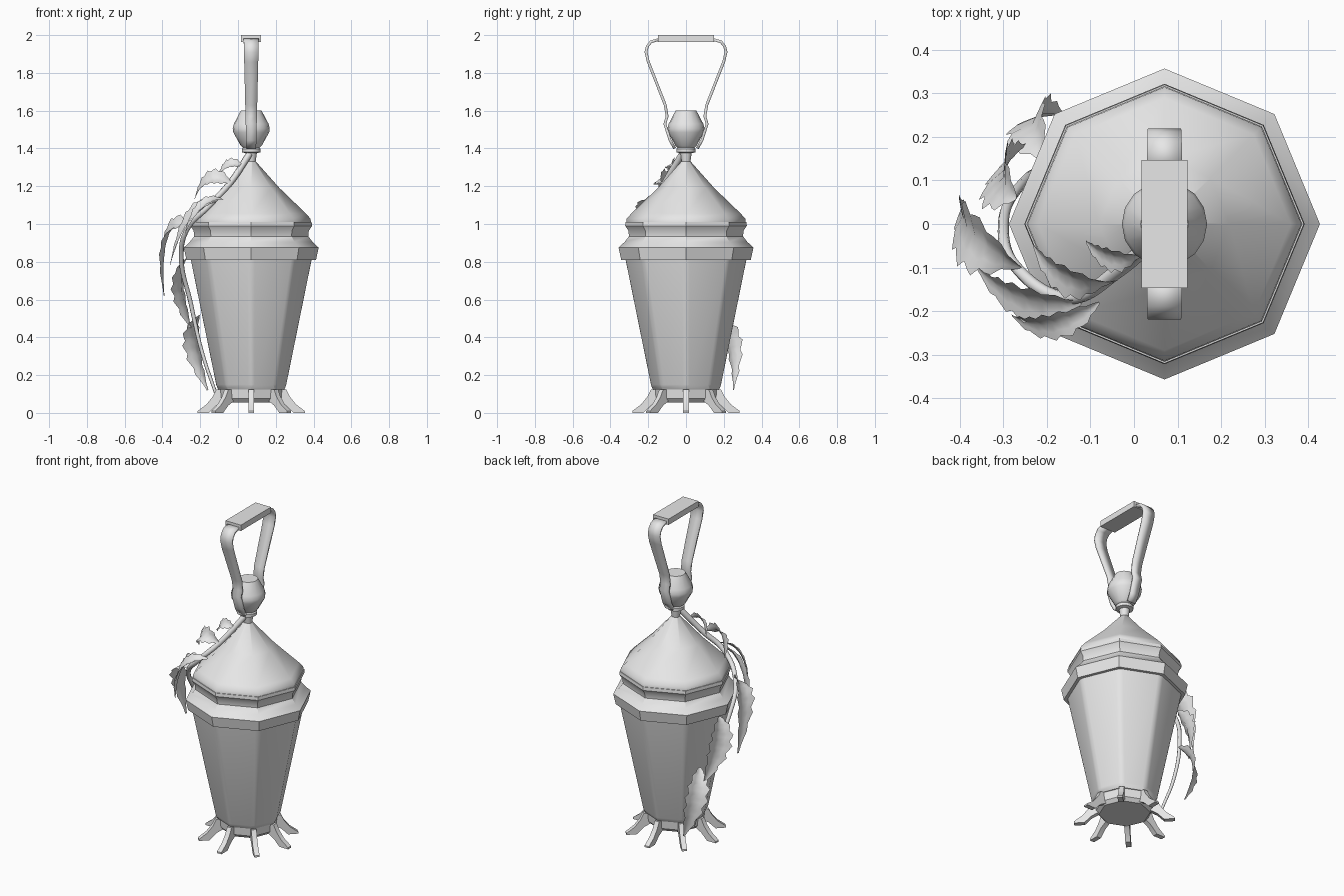
import bpy, bmesh, math
from mathutils import Vector
from mathutils.geometry import interpolate_bezier

cube = bpy.data.objects.get("Cube")
if cube:
    bpy.data.objects.remove(cube, do_unlink=True)

grey = bpy.data.materials.new("plain_grey")
grey.use_nodes = True
grey.diffuse_color = (0.8, 0.8, 0.8, 1)
grey.node_tree.nodes["Principled BSDF"].inputs["Base Color"].default_value = (0.8, 0.8, 0.8, 1)

AXIS = Vector((0.07, 0, 0))


def finish(bm, name, angle=30, solid=True):
    if solid:
        bmesh.ops.recalc_face_normals(bm, faces=bm.faces)
    mesh = bpy.data.meshes.new(name)
    bm.to_mesh(mesh)
    bm.free()
    obj = bpy.data.objects.new(name, mesh)
    bpy.context.collection.objects.link(obj)
    mesh.materials.append(grey)
    bpy.ops.object.select_all(action='DESELECT')
    obj.select_set(True)
    bpy.context.view_layer.objects.active = obj
    bpy.ops.object.shade_smooth_by_angle(angle=math.radians(angle))
    return obj


def lathe(name, profile, sides=8, angle=30, bevel=0):
    """Closed solid of (radius, height) rings around the axis."""
    bm = bmesh.new()
    rings = []
    for r, z in profile:
        turns = [2 * math.pi * i / sides for i in range(sides)]
        rings.append([bm.verts.new(AXIS + Vector((r * math.cos(a), r * math.sin(a), z))) for a in turns])
    for low, high in zip(rings, rings[1:]):
        for i in range(sides):
            j = (i + 1) % sides
            bm.faces.new((low[i], low[j], high[j], high[i]))
    bm.faces.new(rings[0])
    bm.faces.new(rings[-1])
    if bevel:
        upright = [e for e in bm.edges if abs(e.verts[0].co.z - e.verts[1].co.z) > 0.2]
        bmesh.ops.bevel(bm, geom=upright, offset=bevel, segments=2, affect='EDGES', profile=0.5)
    return finish(bm, name, angle)


# Vessel: tapered body, moulded rim, pointed lid, finial
lathe("base_plate", [(0.145, 0.055), (0.165, 0.075), (0.17, 0.135)])
lathe("body", [(0.175, 0.125), (0.19, 0.15), (0.325, 0.815)], bevel=0.02)
lathe("rim", [(0.32, 0.81), (0.343, 0.81), (0.357, 0.875), (0.325, 0.905), (0.302, 0.935),
              (0.305, 0.965), (0.322, 0.99), (0.32, 1.01)], angle=35)
lathe("lid", [(0.305, 1.005), (0.316, 1.01), (0.314, 1.028), (0.29, 1.055), (0.15, 1.19), (0.012, 1.345)], angle=50)
lathe("finial", [(0.022, 1.32), (0.03, 1.375), (0.05, 1.38), (0.05, 1.398), (0.044, 1.404),
                 (0.056, 1.415), (0.095, 1.485), (0.098, 1.505), (0.092, 1.53), (0.055, 1.6)], sides=16, angle=40)

# Splayed feet under each corner
FOOT = [(0.14, 0.125), (0.185, 0.125), (0.205, 0.085), (0.237, 0.045), (0.284, 0.01),
        (0.284, 0), (0.225, 0), (0.185, 0.04), (0.14, 0.065)]
for k in range(8):
    a = k * math.pi / 4
    out, side = Vector((math.cos(a), math.sin(a), 0)), Vector((-math.sin(a), math.cos(a), 0)) * 0.015
    bm = bmesh.new()
    ends = [[bm.verts.new(AXIS + out * r + Vector((0, 0, z)) + side * s) for r, z in FOOT] for s in (-1, 1)]
    for end in ends:
        bm.faces.new(end)
    for i in range(len(FOOT)):
        j = (i + 1) % len(FOOT)
        bm.faces.new((ends[0][i], ends[0][j], ends[1][j], ends[1][i]))
    finish(bm, "foot")

# Carrying handle: two bent straps and a grip
STRAP = [(0.06, 1.4), (0.085, 1.445), (0.112, 1.53), (0.1, 1.57), (0.11, 1.63), (0.2, 1.86),
         (0.212, 1.91), (0.205, 1.94), (0.185, 1.965), (0.13, 1.98)]
for s, name in ((-1, "front_strap"), (1, "back_strap")):
    bm = bmesh.new()
    rows = []
    for y, z in STRAP:
        w = 0.026 + 0.014 * (z - 1.4) / 0.58
        rows.append([bm.verts.new((AXIS.x + w * e, s * y, z)) for e in (-1, 1)])
    for a, b in zip(rows, rows[1:]):
        bm.faces.new((a[0], a[1], b[1], b[0]))
    strap = finish(bm, name)
    mod = strap.modifiers.new("thickness", 'SOLIDIFY')
    mod.thickness, mod.offset = 0.015, 0

bm = bmesh.new()
bmesh.ops.create_cube(bm, size=1)
bmesh.ops.scale(bm, vec=(0.106, 0.294, 0.036), verts=bm.verts)
bmesh.ops.translate(bm, vec=(AXIS.x, 0, 1.982), verts=bm.verts)
finish(bm, "grip")

# Vine stem winding down the right side
STEM = [(0.06, -0.02, 1.37), (-0.04, -0.11, 1.22), (-0.15, -0.17, 1.1), (-0.27, -0.1, 0.97),
        (-0.30, 0.0, 0.82), (-0.25, 0.1, 0.58), (-0.19, 0.12, 0.32), (-0.12, 0.1, 0.11)]
curve = bpy.data.curves.new("vine_stem", 'CURVE')
curve.dimensions = '3D'
curve.bevel_depth, curve.bevel_resolution, curve.use_fill_caps = 0.015, 2, True
spline = curve.splines.new('BEZIER')
spline.bezier_points.add(len(STEM) - 1)
for i, (point, co) in enumerate(zip(spline.bezier_points, STEM)):
    point.co = co
    point.handle_left_type = point.handle_right_type = 'AUTO'
    point.radius = 1.2 - 0.09 * i
curve.materials.append(grey)
bpy.context.collection.objects.link(bpy.data.objects.new("vine_stem", curve))


def leaf(name, base, bend, tip, width):
    """Cupped blade with a toothed edge along a bent midrib."""
    rows, across = 19, (-1, -0.5, 0, 0.5, 1)
    base, bend, tip = Vector(base), Vector(bend), Vector(tip)
    rib = interpolate_bezier(base, base.lerp(bend, 0.67), tip.lerp(bend, 0.67), tip, rows)
    bm = bmesh.new()
    grid = []
    for i, p in enumerate(rib):
        t = i / (rows - 1)
        along = (rib[min(i + 1, rows - 1)] - rib[max(i - 1, 0)]).normalized()
        out = Vector((p.x - AXIS.x, p.y, 0)).normalized() + Vector((0, 0, 0.5))
        side = along.cross(out).normalized()
        up = side.cross(along)
        w = width * (0.08 + math.sin(math.pi * t ** 0.85)) * (1 - 0.14 * (i % 3))
        grid.append([bm.verts.new(p + side * w * c + up * w * (0.35 * abs(c) - 0.1)) for c in across])
    for a, b in zip(grid, grid[1:]):
        for j in range(len(across) - 1):
            bm.faces.new((a[j], a[j + 1], b[j + 1], b[j]))
    finish(bm, name, 60, solid=False)


leaf("top_leaf", (0.02, -0.07, 1.31), (-0.06, -0.1, 1.35), (-0.11, -0.04, 1.24), 0.035)
leaf("lid_leaf", (-0.04, -0.13, 1.22), (-0.17, -0.16, 1.3), (-0.23, -0.05, 1.13), 0.05)
leaf("front_leaf", (-0.08, -0.18, 1.13), (-0.2, -0.27, 1.16), (-0.28, -0.21, 0.95), 0.035)
leaf("shoulder_leaf", (-0.12, -0.18, 1.12), (-0.27, -0.21, 1.12), (-0.36, -0.1, 0.78), 0.05)
leaf("side_leaf", (-0.26, -0.1, 1.0), (-0.43, -0.02, 1.05), (-0.39, 0.05, 0.62), 0.075)
leaf("middle_leaf", (-0.27, 0.06, 0.82), (-0.35, 0.11, 0.72), (-0.25, 0.18, 0.45), 0.075)
leaf("lower_leaf", (-0.2, 0.15, 0.52), (-0.29, 0.28, 0.42), (-0.16, 0.25, 0.12), 0.065)
